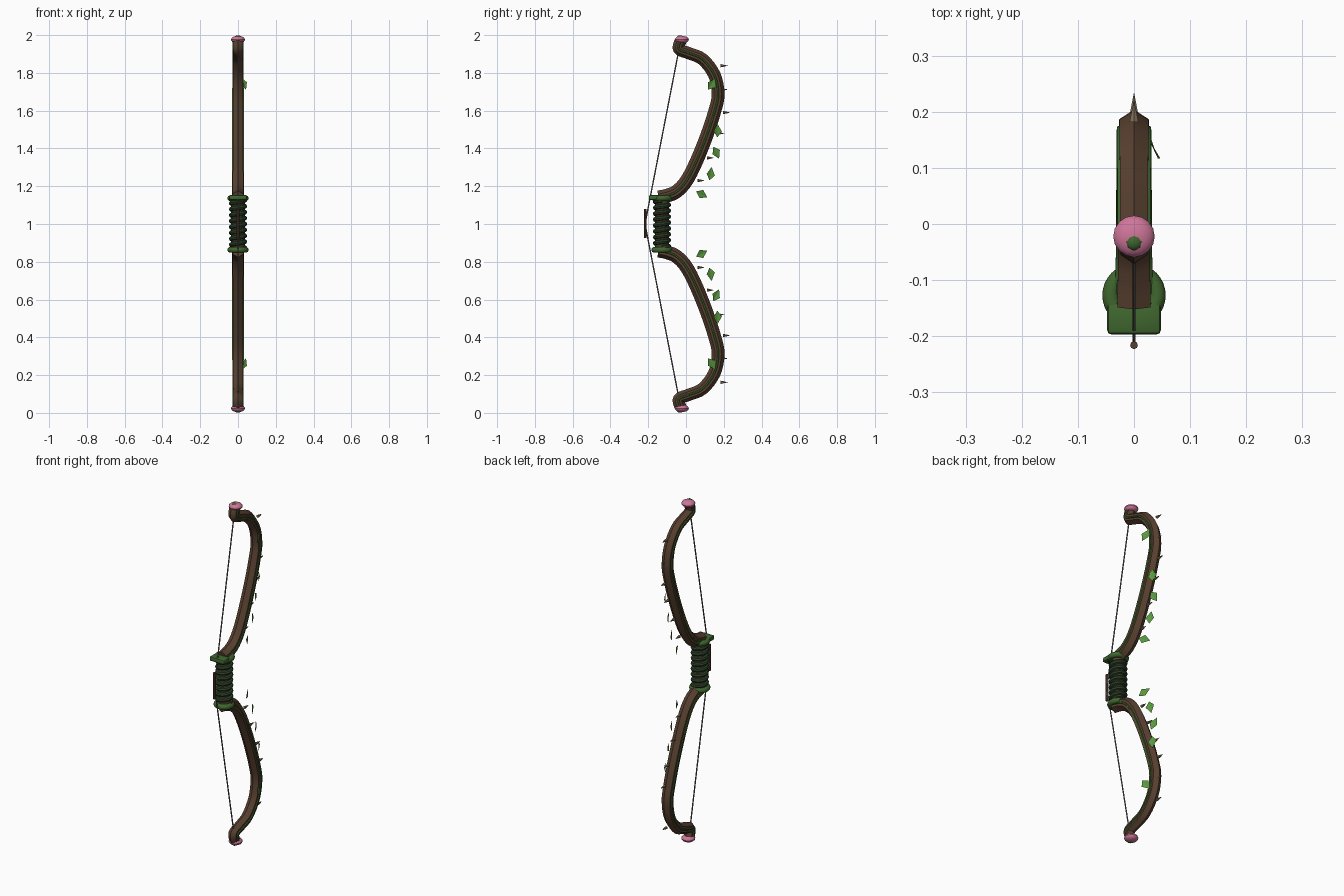
import bpy, bmesh, math
from mathutils import Vector, Matrix

cube = bpy.data.objects.get("Cube")
if cube:
    bpy.data.objects.remove(cube)


def material(name, rgb):
    m = bpy.data.materials.new(name)
    m.use_nodes = True
    m.diffuse_color = (*rgb, 1)
    m.node_tree.nodes["Principled BSDF"].inputs["Base Color"].default_value = (*rgb, 1)
    return m


BARK = material("bark_brown", (0.10, 0.053, 0.03))
MOSS = material("moss_green", (0.05, 0.135, 0.028))
WRAP = material("dark_wrap_green", (0.025, 0.055, 0.022))
LEAF = material("leaf_green", (0.10, 0.32, 0.05))
PINK = material("blossom_pink", (0.62, 0.18, 0.32))
STRING = material("string_grey", (0.17, 0.145, 0.13))
THORN = material("thorn_tan", (0.22, 0.16, 0.10))


def finish(name, bm, mat, smooth=None):
    bmesh.ops.recalc_face_normals(bm, faces=bm.faces[:])
    me = bpy.data.meshes.new(name)
    bm.to_mesh(me)
    bm.free()
    me.materials.append(mat)
    ob = bpy.data.objects.new(name, me)
    bpy.context.collection.objects.link(ob)
    if smooth:
        bpy.ops.object.select_all(action='DESELECT')
        ob.select_set(True)
        bpy.context.view_layer.objects.active = ob
        bpy.ops.object.shade_smooth_by_angle(angle=math.radians(smooth))
    return ob


def sweep(name, path, section, mat, closed=False, smooth=40):
    """Skin rings along a path; section(t) gives (side, out) offsets."""
    bm = bmesh.new()
    rings, n = [], len(path)
    for i, p in enumerate(path):
        a, b = (path[i - 1], path[(i + 1) % n]) if closed else (path[max(i - 1, 0)], path[min(i + 1, n - 1)])
        tangent = (b - a).normalized()
        ref = Vector((0, 0, 1)) if mat == WRAP or closed else Vector((1, 0, 0))
        side = (ref - tangent * ref.dot(tangent)).normalized()
        out = side.cross(tangent)
        rings.append([bm.verts.new(p + side * u + out * v) for u, v in section(i / (n - 1))])
    k = len(rings[0])
    for i in range(n if closed else n - 1):
        r, s = rings[i], rings[(i + 1) % n]
        for j in range(k):
            bm.faces.new((r[j], r[(j + 1) % k], s[(j + 1) % k], s[j]))
    if not closed:
        bm.faces.new(rings[0])
        bm.faces.new(rings[-1])
    return finish(name, bm, mat, smooth)


def ngon(k, ru, rv):
    return [(ru * math.sin(math.tau * j / k), rv * math.cos(math.tau * j / k)) for j in range(k)]


def tube(name, path, radius, mat, k=8, closed=False):
    return sweep(name, path, lambda t: ngon(k, radius, radius), mat, closed)


def ball(name, pos, radius, height, mat, segs):
    bm = bmesh.new()
    bmesh.ops.create_uvsphere(bm, u_segments=segs, v_segments=10, radius=1)
    bm.transform(Matrix.Translation(pos) @ Matrix.Diagonal((radius, radius, height, 1)))
    return finish(name, bm, mat, 30)


def catmull(pts, steps=4):
    p = [pts[0] * 2 - pts[1]] + pts + [pts[-1] * 2 - pts[-2]]
    out = []
    for a, b, c, d in zip(p, p[1:], p[2:], p[3:]):
        for i in range(steps):
            t = i / steps
            out.append(0.5 * (2 * b + (c - a) * t + (2 * a - 5 * b + 4 * c - d) * t**2
                              + (3 * b - a - 3 * c + d) * t**3))
    return out + [pts[-1]]


# Limb centre line as (y, height above the grip middle)
LIMB = [(-.145, .14), (-.10, .15), (-.05, .172), (.0, .225), (.05, .32), (.107, .46), (.153, .6),
        (.17, .69), (.15, .79), (.088, .872), (.018, .903), (-.033, .922), (-.038, .945), (-.028, .97)]
# Leaves: x, y, height, angle.  Thorns: base y, height
LEAVES = [(.0, .083, .157, -25), (.0, .13, .266, 80), (.0, .16, .377, -62),
          (.015, .166, .495, 90), (.034, .135, .74, 55)]
THORNS = [(.06, .23), (.11, .35), (.165, .48), (.195, .59), (.183, .712), (.182, .838)]


def hexagon(t):
    w, h = .034 - .007 * t, .037 - .006 * t
    return ngon(6, w, h)


def leaf(name, x, y, z, angle):
    bm = bmesh.new()
    shape = [(-.036, 0), (-.004, .024), (.036, 0), (-.004, -.024)]
    v = [bm.verts.new((.004 * (abs(b) > 0), a, b)) for a, b in shape]
    bm.faces.new((v[0], v[1], v[2]))
    bm.faces.new((v[0], v[2], v[3]))
    bm.transform(Matrix.Translation((x, y, z)) @ Matrix.Rotation(math.radians(25), 4, 'Z')
                 @ Matrix.Rotation(math.radians(angle), 4, 'X'))
    finish(name, bm, LEAF)


def thorn(name, y, z):
    bm = bmesh.new()
    bmesh.ops.create_cone(bm, cap_ends=True, segments=6, radius1=.009, radius2=0, depth=.04)
    bm.transform(Matrix.Translation((0, y + .02, z)) @ Matrix.Rotation(-math.pi / 2, 4, 'X'))
    finish(name, bm, THORN)


for part, s in (("upper", 1), ("lower", -1)):
    path = catmull([Vector((0, y, 1 + s * h)) for y, h in LIMB])
    sweep(part + "_limb", path, hexagon, BARK, smooth=35)
    # Vines lie on both flat sides of the limb
    for label, side in (("left", 1), ("right", -1)):
        vine = [p + Vector((side * (.028 - .005 * i / len(path)), 0, 0)) for i, p in enumerate(path)]
        tube(f"{part}_{label}_vine", vine[2:], .006, MOSS, 6)
    # Blossom and bud on the tip
    ball(part + "_blossom", (0, -.022, 1 + s * .976), .037, .02, PINK, 16)
    ball(part + "_bud", (0, -.032, 1 + s * .987), .016, .012, MOSS, 8)
    for i, (x, y, h, angle) in enumerate(LEAVES):
        leaf(f"{part}_leaf_{i + 1}", x, y, 1 + s * h, s * angle)
    for i, (y, h) in enumerate(THORNS):
        thorn(f"{part}_thorn_{i + 1}", y, 1 + s * h)
    # Half of the string
    tube(part + "_string", [Vector((0, -.04, 1 + s * .91)), Vector((0, -.217, 1))], .0035, STRING, 6)
    # Collar ring at the end of the grip
    ring = [Vector((.041 * math.cos(a), -.127 + .041 * math.sin(a), 1 + s * .137))
            for a in (math.tau * i / 32 for i in range(32))]
    tube(part + "_collar", ring, .0155, MOSS, 10, closed=True)

# Grip core with a spiral wrap
tube("grip_core", [Vector((0, -.127, .86)), Vector((0, -.127, 1.14))], .036, WRAP and BARK, 20)
TURNS, STEPS = 8, 20
spiral = []
for i in range(TURNS * STEPS + 1):
    a = math.tau * i / STEPS
    spiral.append(Vector((.036 * math.cos(a), -.127 + .036 * math.sin(a), .875 + .25 * i / (TURNS * STEPS))))
tube("grip_wrap", spiral, .0125, WRAP, 8)

# Arrow rest ledge on the upper collar
bm = bmesh.new()
bmesh.ops.create_cube(bm, size=1)
bm.transform(Matrix.Translation((0, -.168, 1.14)) @ Matrix.Diagonal((.096, .058, .026, 1)))
bmesh.ops.bevel(bm, geom=bm.edges[:], offset=.008, segments=2, affect='EDGES', profile=.5)
finish("arrow_rest", bm, MOSS, 40)

# Binding at the middle of the string
tube("string_binding", [Vector((0, -.216, .925)), Vector((0, -.216, 1.08))], .007, BARK, 8)
